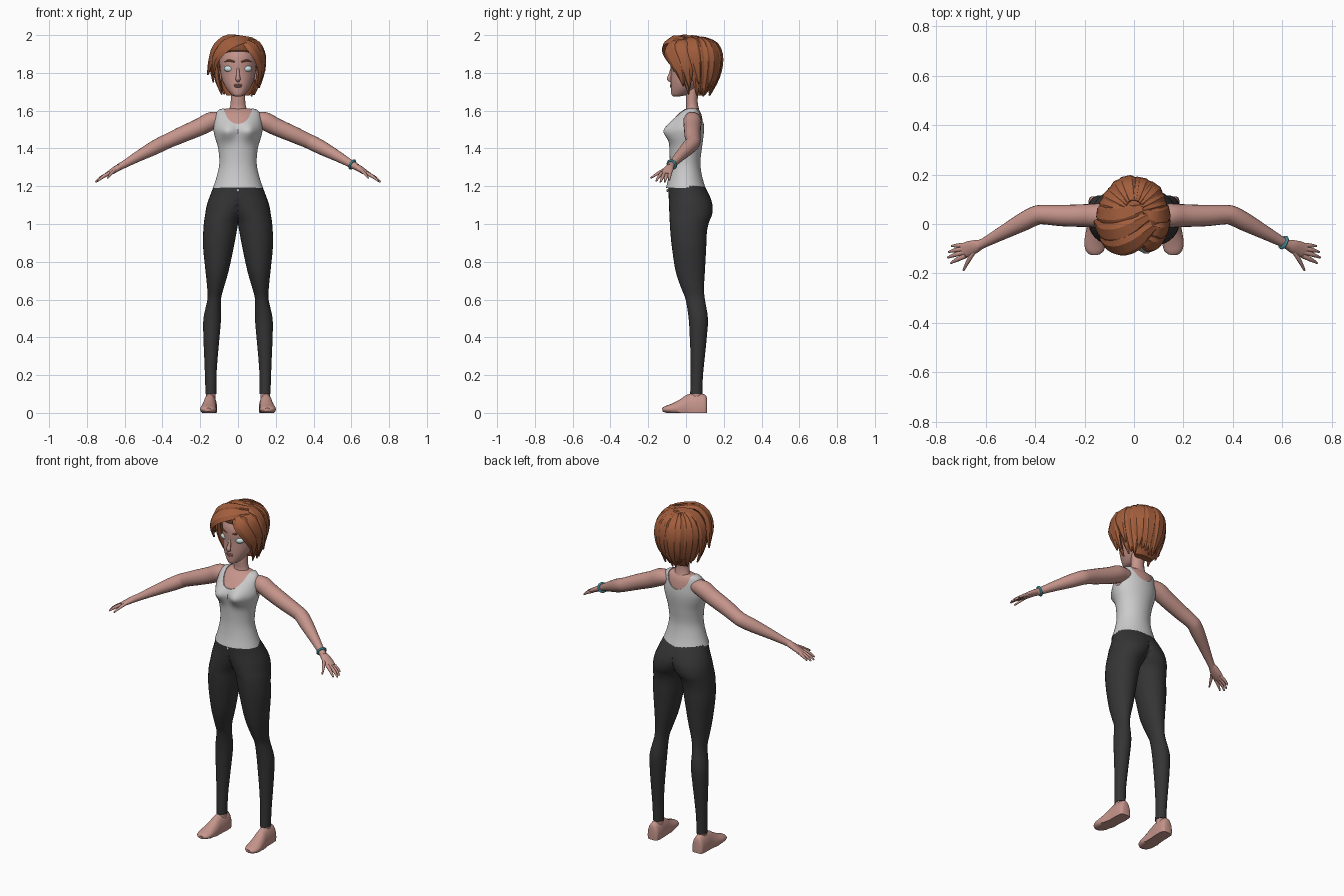
import bpy, bmesh, math, random
from mathutils import Vector

random.seed(4)


def material(name, r, g, b):
    m = bpy.data.materials.new(name)
    m.diffuse_color = (r, g, b, 1)
    return m


SKIN = material("skin", .56, .30, .26)
HAIR = material("hair", .36, .11, .045)
PANTS = material("pants", .035, .035, .035)
SHIRT = material("shirt", .68, .68, .67)
TEAL = material("teal", .12, .55, .65)
EYE = material("eye", .60, .78, .80)
LIP = material("lip", .45, .19, .17)


def dense(rows, k=4):
    """Catmull-Rom resampling of tuples."""
    out = []
    for i in range(len(rows) - 1):
        a, b, c, d = (rows[max(i - 1, 0)], rows[i], rows[i + 1], rows[min(i + 2, len(rows) - 1)])
        for j in range(k):
            t = j / k
            out.append(tuple(q + .5 * t * (r - p + t * (2 * p - 5 * q + 4 * r - s + t * (3 * (q - r) + s - p)))
                             for p, q, r, s in zip(a, b, c, d)))
    return out + [tuple(rows[-1])]


def shade(ob, angle):
    bpy.ops.object.select_all(action='DESELECT')
    ob.select_set(True)
    bpy.context.view_layer.objects.active = ob
    bpy.ops.object.shade_smooth_by_angle(angle=math.radians(angle))


def loft(name, rings, mat, mirror=False, angle=50):
    bm = bmesh.new()
    vs = [[bm.verts.new(p) for p in ring] for ring in rings]
    n = len(rings[0])
    for a, b in zip(vs, vs[1:]):
        for i in range(n):
            j = (i + 1) % n
            bm.faces.new((a[i], a[j], b[j], b[i]))
    bm.faces.new(vs[0])
    bm.faces.new(vs[-1])
    inner = [f for f in bm.faces if all(abs(v.co.x) < 1e-6 for v in f.verts)]
    bmesh.ops.delete(bm, geom=inner, context='FACES')
    bmesh.ops.recalc_face_normals(bm, faces=bm.faces)
    me = bpy.data.meshes.new(name)
    bm.to_mesh(me)
    bm.free()
    me.materials.append(mat)
    ob = bpy.data.objects.new(name, me)
    bpy.context.collection.objects.link(ob)
    shade(ob, angle)
    if mirror:
        ob.modifiers.new("mirror", 'MIRROR')
    return ob


def oval(z, x0, x1, y0, y1, n=32):
    return [((x0 + x1) / 2 + (x1 - x0) / 2 * math.cos(i * math.tau / n),
             (y0 + y1) / 2 + (y1 - y0) / 2 * math.sin(i * math.tau / n), z) for i in range(n)]


def tube(name, pts, mat, center=None, n=16, k=4, mirror=False, angle=50):
    """Tube through (x, y, z, half width, half thickness); thickness faces away from center, or up."""
    pts = dense(pts, k)
    rings = []
    for i, q in enumerate(pts):
        p = Vector(q[:3])
        t = (Vector(pts[min(i + 1, len(pts) - 1)][:3]) - Vector(pts[max(i - 1, 0)][:3])).normalized()
        side = t.cross(p - Vector(center) if center else Vector((0, 0, 1))).normalized()
        up = side.cross(t)
        w, h = max(q[3], .001), max(q[4], .001)
        ring = [p + side * w * math.cos(j * math.tau / n) + up * h * math.sin(j * math.tau / n) for j in range(n)]
        rings.append([(v.x, v.y, max(v.z, 0)) for v in ring])
    return loft(name, rings, mat, mirror, angle)


def ball(name, loc, scale, mat):
    bpy.ops.mesh.primitive_uv_sphere_add(segments=24, ring_count=14, radius=1, location=loc)
    ob = bpy.context.object
    ob.name, ob.scale = name, scale
    ob.data.materials.append(mat)
    shade(ob, 60)
    return ob


# Pants: half hip and one leg, mirrored (z, inner x, outer x, front y, back y)
legs = [(1.205, -.12, .127, -.095, .096), (1.15, -.11, .148, -.092, .125), (1.1, -.07, .165, -.09, .14),
        (1.05, -.03, .174, -.088, .138), (1.01, -.004, .18, -.086, .122), (.96, .007, .184, -.083, .111),
        (.88, .022, .185, -.075, .107), (.75, .05, .172, -.055, .1), (.66, .076, .163, -.025, .095),
        (.6, .09, .162, -.002, .1), (.5, .09, .183, .014, .116), (.4, .098, .183, .02, .11),
        (.3, .107, .179, .024, .1), (.2, .114, .175, .025, .09), (.1, .115, .172, .022, .086)]
loft("pants", [[(max(x, 0), y, z) for x, y, z in oval(*r)] for r in dense(legs)], PANTS, True)
ball("waist_button", (0, -.098, 1.178), (.008, .005, .008), SHIRT)

# Feet and ankles
foot = [(.148, .112, .02, .02, .05), (.148, .102, .02, .034, .075), (.148, .06, .02, .038, .085),
        (.15, .01, .02, .037, .078), (.154, -.035, .02, .041, .05), (.158, -.08, .02, .043, .027),
        (.157, -.11, .018, .035, .017), (.156, -.124, .016, .018, .01)]
tube("foot", foot, SKIN, mirror=True)
loft("ankle", [oval(z, .118, .17, .026, .083) for z in (.05, .09, .13)], SKIN, True)

# Torso: skin body inside a tank top (z, half width, front y, back y)
torso = [(1.19, .133, -.106, .104), (1.25, .113, -.093, .086), (1.32, .099, -.086, .076), (1.4, .105, -.088, .084),
         (1.46, .122, -.091, .092), (1.5, .13, -.092, .095), (1.54, .126, -.08, .093), (1.58, .118, -.05, .086),
         (1.605, .1, -.02, .075), (1.615, .06, 0, .065)]


def torso_rings(rows, inset):
    rings = []
    for z, r, f, b in dense(rows, 5):
        ring = []
        for x, y, zz in oval(z - inset * .7, -r + inset, r - inset, f + inset, b - inset, 40):
            if y < 0:  # bust
                y -= .037 * math.exp(-((abs(x) - .058) / .042) ** 2 - ((z - 1.49) / .045) ** 2)
            ring.append((x, y, zz))
        rings.append(ring)
    return rings


loft("upper_body", torso_rings(torso[2:], .004), SKIN)
top = loft("tank_top", torso_rings(torso, 0), SHIRT)
bpy.ops.mesh.primitive_cylinder_add(vertices=40, radius=1, depth=1, location=(0, 0, 1.617),
                                    scale=(.072, .087, 1), rotation=(math.pi / 2, 0, 0))
cutters = [bpy.context.object]
cutters += [ball("armhole_cutter", (s * .167, .03, 1.545), (.057, .062, .087), SHIRT) for s in (-1, 1)]
for c in cutters:
    m = top.modifiers.new("cut", 'BOOLEAN')
    m.operation, m.object, m.solver = 'DIFFERENCE', c, 'EXACT'
    bpy.context.view_layer.objects.active = top
    bpy.ops.object.modifier_apply(modifier=m.name)
    bpy.data.objects.remove(c)
shade(top, 40)

# Arms, hands and bracelet
arm = [(.08, .035, 1.555, .036), (.14, .034, 1.545, .048), (.2, .034, 1.515, .046), (.29, .034, 1.476, .043),
       (.37, .038, 1.44, .039), (.4, .033, 1.426, .039), (.45, .008, 1.4, .037), (.53, -.035, 1.357, .028),
       (.6, -.073, 1.317, .02), (.63, -.088, 1.301, .019)]
tube("arm", [a + (a[3],) for a in arm], SKIN, n=20, mirror=True)
tube("palm", [(.615, -.08, 1.309, .018, .016), (.64, -.09, 1.295, .026, .017), (.67, -.101, 1.276, .031, .014),
              (.695, -.109, 1.262, .028, .01)], SKIN, mirror=True)
for name, a, b, c in (("index_finger", (.68, -.128, 1.27), (.715, -.144, 1.25), (.741, -.158, 1.228)),
                      ("middle_finger", (.685, -.114, 1.267), (.725, -.125, 1.246), (.754, -.136, 1.222)),
                      ("ring_finger", (.685, -.1, 1.266), (.723, -.106, 1.246), (.75, -.113, 1.223)),
                      ("little_finger", (.68, -.086, 1.269), (.713, -.087, 1.252), (.738, -.089, 1.232)),
                      ("thumb", (.64, -.1, 1.294), (.668, -.145, 1.27), (.69, -.188, 1.243))):
    tube(name, [a + (.01, .01), b + (.0085, .0085), c + (.004, .004)], SKIN, n=10, mirror=True)
bpy.ops.mesh.primitive_torus_add(major_segments=20, minor_segments=8, major_radius=.023, minor_radius=.007,
                                 location=(.605, -.075, 1.315),
                                 rotation=Vector((.07, -.038, -.04)).to_track_quat('Z', 'Y').to_euler())
bpy.context.object.name = "bracelet"
bpy.context.object.data.materials.append(TEAL)

# Neck and head (z, half width, front y, back y)
loft("neck", [oval(z, -r, r, f, b) for z, r, f, b in
              dense([(1.57, .06, -.015, .08), (1.615, .044, 0, .067), (1.66, .038, .0, .062), (1.76, .04, 0, .07)])], SKIN)
head = [(1.676, .018, -.068, -.03), (1.686, .036, -.077, .01), (1.72, .063, -.08, .055), (1.76, .083, -.081, .1),
        (1.81, .094, -.08, .13), (1.86, .098, -.082, .14), (1.9, .094, -.076, .14), (1.95, .075, -.05, .115),
        (1.975, .04, 0, .07)]
loft("head", [oval(z, -r, r, f, b) for z, r, f, b in dense(head)], SKIN)
tube("nose", [(0, -.074, 1.825, .007, .008), (0, -.083, 1.79, .009, .009), (0, -.09, 1.768, .013, .011),
              (0, -.078, 1.755, .008, .005)], SKIN, center=(0, .05, 1.78), n=12)
ball("upper_lip", (0, -.077, 1.736), (.022, .009, .005), LIP)
ball("lower_lip", (0, -.077, 1.728), (.018, .009, .006), LIP)
for s in (-1, 1):
    ball("eye", (s * .045, -.054, 1.822), (.029, .02, .018), EYE)
    ball("ear", (s * .095, .045, 1.79), (.014, .022, .036), SKIN)
    tube("eyebrow", [(s * .018, -.08, 1.858, .004, .003), (s * .048, -.07, 1.866, .005, .004),
                     (s * .075, -.045, 1.858, .002, .002)], HAIR, center=(0, .03, 1.85), n=6)

# Hair: base cap, then faceted tapering locks
cap = [(1.68, .06, .055, .1), (1.72, .085, .045, .13), (1.78, .105, .035, .16), (1.84, .12, .01, .177),
       (1.88, .126, -.025, .184), (1.92, .124, -.08, .18), (1.96, .106, -.09, .158), (1.982, .07, -.07, .115),
       (1.99, .03, -.03, .06)]
loft("hair_cap", [oval(z, -r, r, f, b, 18) for z, r, f, b in dense(cap, 2)], HAIR, angle=25)


def lock(name, pts, width):
    taper = (.5, 1, 1, .75, .08)
    tube(name, [p + (width * t, .004 + .012 * t) for p, t in zip(pts, taper)], HAIR,
         center=(0, .03, 1.83), n=6, k=3, angle=30)


for i in range(13):
    a = math.radians(8 + 164 * i / 12)
    drop, grow = random.uniform(-.012, .03), random.uniform(.96, 1.03)
    shape = ((.035, .05, 1.983), (.1, .112, 1.948), (.125, .136, 1.87), (.112, .12, 1.775), (.088, .08, 1.685 + drop))
    lock("back_lock", [(rx * grow * math.cos(a), .045 + ry * grow * math.sin(a), z) for rx, ry, z in shape], .04)
bangs = [((.08, -.01, 1.975), (.0, -.075, 1.975), (-.07, -.097, 1.94), (-.118, -.075, 1.875), (-.13, -.04, 1.79)),
         ((.06, .03, 1.98), (-.045, -.03, 1.985), (-.115, -.035, 1.935), (-.143, -.01, 1.86), (-.16, .01, 1.79)),
         ((.05, .07, 1.978), (-.05, .04, 1.983), (-.12, .04, 1.93), (-.14, .045, 1.85), (-.13, .05, 1.75)),
         ((.03, -.06, 1.97), (.075, -.082, 1.935), (.108, -.062, 1.88), (.122, -.03, 1.81), (.105, -.015, 1.73)),
         ((.05, -.01, 1.975), (.1, -.03, 1.95), (.127, -.012, 1.885), (.13, .005, 1.81), (.11, .02, 1.72)),
         ((.03, .05, 1.978), (.085, .03, 1.967), (.125, .04, 1.915), (.132, .055, 1.84), (.118, .07, 1.74))]
for b in bangs:
    lock("swept_lock", b, .043)
for s in (-1, 1):
    lock("side_lock", [(s * .1, -.03, 1.91), (s * .115, -.02, 1.86), (s * .114, -.006, 1.8),
                       (s * .105, .005, 1.75), (s * .085, .015, 1.685)], .024)
